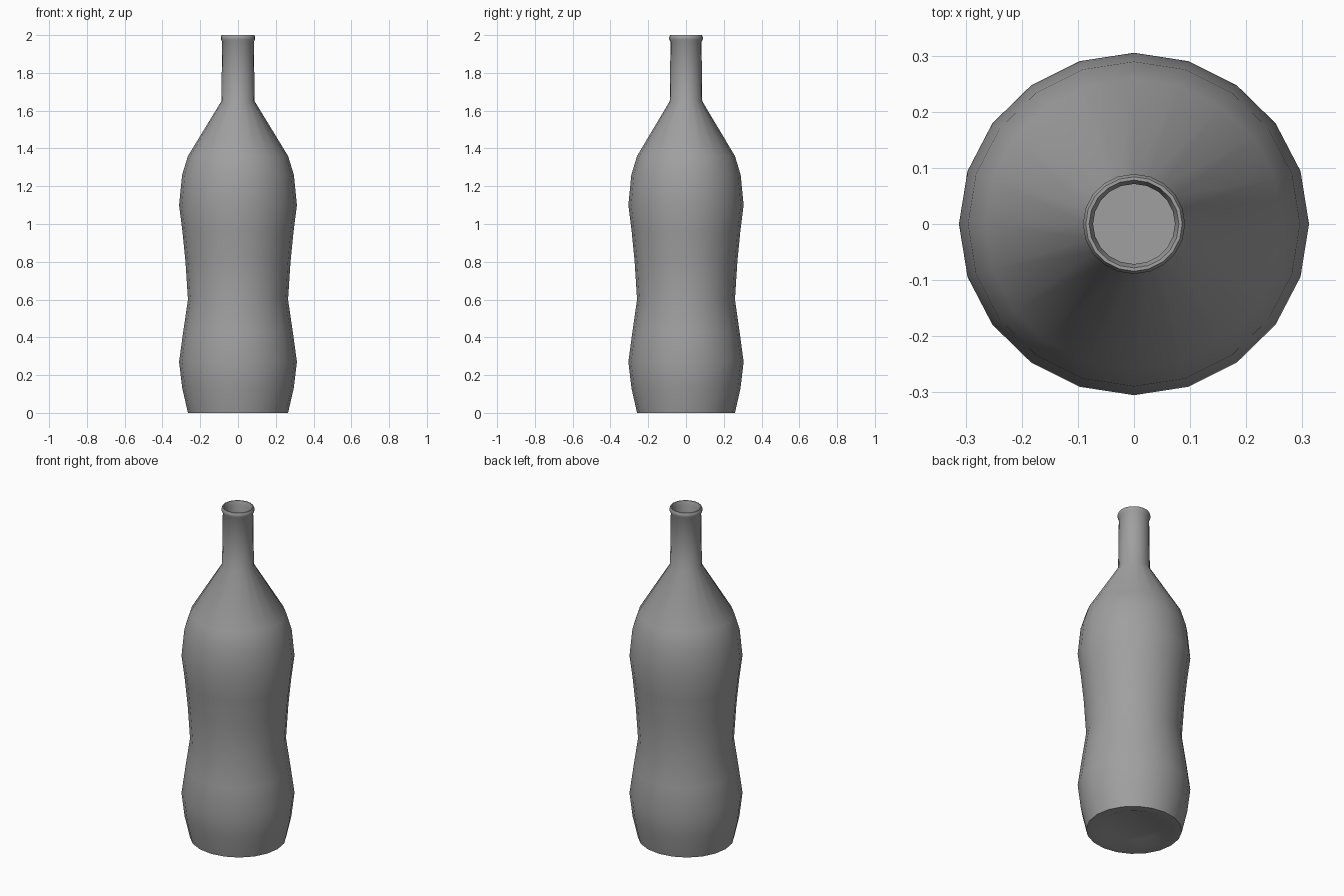
import bpy
import bmesh
from math import cos, sin, tau, radians

cube = bpy.data.objects.get("Cube")
if cube:
    bpy.data.objects.remove(cube, do_unlink=True)

SIDES = 20
DEPTH_RATIO = 0.978   # the body is very slightly oval
WALL = 0.012

# Grey body material
grey = bpy.data.materials.new("plain grey")
grey.use_nodes = True
colour = (0.35, 0.35, 0.35, 1)
grey.diffuse_color = colour
grey.node_tree.nodes["Principled BSDF"].inputs["Base Color"].default_value = colour

# Outer wall, radius and height, from the foot to the neck
outer = [(0.265, 0), (0.295, 0.13), (0.312, 0.27), (0.29, 0.43),
         (0.265, 0.6), (0.278, 0.8), (0.294, 0.96), (0.312, 1.1),
         (0.296, 1.26), (0.265, 1.36), (0.088, 1.65), (0.084, 1.965)]
# Recessed underside, rounded lip and inner wall
base = [(0.15, 0.025), (0.215, 0.0)]
lip = [(0.091, 1.977), (0.091, 1.99), (0.086, 2.0), (0.08, 2.0), (0.073, 1.98)]
inner = [(r - WALL, z) for r, z in reversed(outer[1:-1])]
floor = [(0.25, 0.045)]
profile = base + outer + lip + inner + floor

# Lathe the profile and cap the underside and the inner floor
bm = bmesh.new()
rings = [[bm.verts.new((r * cos(tau * i / SIDES),
                        r * sin(tau * i / SIDES) * DEPTH_RATIO, z))
          for i in range(SIDES)] for r, z in profile]
for low, high in zip(rings, rings[1:]):
    for i in range(SIDES):
        j = (i + 1) % SIDES
        bm.faces.new((low[i], low[j], high[j], high[i]))
bm.faces.new(rings[0][::-1])
bm.faces.new(rings[-1])
bmesh.ops.recalc_face_normals(bm, faces=bm.faces)

mesh = bpy.data.meshes.new("bottle")
bm.to_mesh(mesh)
bm.free()
mesh.materials.append(grey)
bottle = bpy.data.objects.new("bottle", mesh)
bpy.context.collection.objects.link(bottle)

# Smooth walls with crisp lip and foot edges
bpy.ops.object.select_all(action="DESELECT")
bottle.select_set(True)
bpy.context.view_layer.objects.active = bottle
bpy.ops.object.shade_smooth_by_angle(angle=radians(40))
